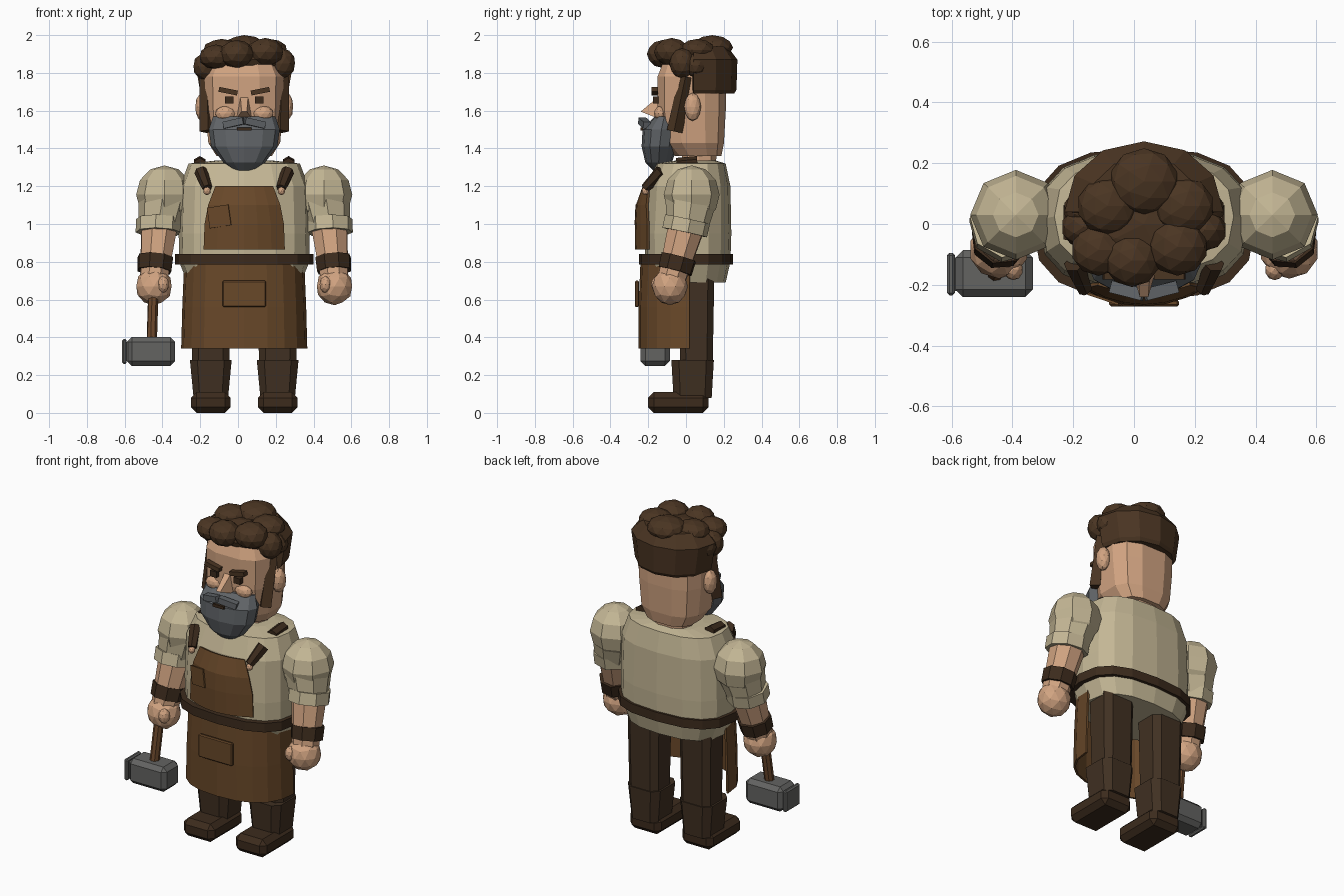
import bpy, bmesh, math
from mathutils import Vector, Euler

cube = bpy.data.objects.get("Cube")
if cube:
    bpy.data.objects.remove(cube, do_unlink=True)

CX = 0.033  # body centre line
SIDES = ((-1, "right"), (1, "left"))


def material(name, r, g, b):
    m = bpy.data.materials.new(name)
    m.use_nodes = True
    m.diffuse_color = (r, g, b, 1)
    m.node_tree.nodes["Principled BSDF"].inputs["Base Color"].default_value = (r, g, b, 1)
    return m


SHIRT = material("linen", 0.55, 0.47, 0.30)
SKIN = material("skin", 0.64, 0.37, 0.22)
LEATHER = material("apron leather", 0.14, 0.065, 0.022)
DARK = material("dark leather", 0.045, 0.024, 0.012)
PANTS = material("trousers brown", 0.052, 0.030, 0.016)
HAIR = material("hair brown", 0.068, 0.035, 0.016)
BEARD = material("beard grey", 0.12, 0.13, 0.14)
METAL = material("steel", 0.125, 0.125, 0.12)
WOOD = material("handle wood", 0.15, 0.065, 0.025)


def finish(name, bm, mat):
    bmesh.ops.recalc_face_normals(bm, faces=bm.faces[:])
    me = bpy.data.meshes.new(name)
    bm.to_mesh(me)
    bm.free()
    me.materials.append(mat)
    ob = bpy.data.objects.new(name, me)
    bpy.context.collection.objects.link(ob)
    return ob


def box(name, loc, size, mat, rot=(0, 0, 0), bevel=0.0):
    bm = bmesh.new()
    bmesh.ops.create_cube(bm, size=1)
    bmesh.ops.scale(bm, vec=size, verts=bm.verts)
    if bevel:
        bmesh.ops.bevel(bm, geom=bm.edges[:], offset=bevel, segments=1, affect='EDGES')
    ob = finish(name, bm, mat)
    ob.location, ob.rotation_euler = loc, rot
    return ob


def ball(name, loc, size, mat, rings=0):
    bm = bmesh.new()
    if rings:
        bmesh.ops.create_uvsphere(bm, u_segments=8, v_segments=rings, radius=1)
    else:
        bmesh.ops.create_icosphere(bm, subdivisions=2, radius=1)
    bmesh.ops.scale(bm, vec=size, verts=bm.verts)
    ob = finish(name, bm, mat)
    ob.location = loc
    return ob


def rod(name, a, b, r1, r2, mat, n=8):
    a, b = Vector(a), Vector(b)
    bm = bmesh.new()
    bmesh.ops.create_cone(bm, cap_ends=True, segments=n, radius1=r1, radius2=r2, depth=(b - a).length)
    ob = finish(name, bm, mat)
    ob.location = (a + b) / 2
    ob.rotation_euler = (b - a).to_track_quat('Z', 'Y').to_euler()
    return ob


def oval(t, rx, ry, p):
    c, s = math.cos(t), math.sin(t)
    return (rx * math.copysign(abs(c) ** (2 / p), c), ry * math.copysign(abs(s) ** (2 / p), s))


def loft(name, rings, mat, n=16, p=2.6, x0=CX, start=0.0, ymin=-9):
    """Closed solid through rings of (z, centre y, radius x, radius y)."""
    bm = bmesh.new()
    rows = []
    for z, cy, rx, ry in rings:
        pts = [oval(2 * math.pi * (i + start) / n, rx, ry, p) for i in range(n)]
        rows.append([bm.verts.new((x0 + x, max(cy + y, ymin), z)) for x, y in pts])
    for lo, hi in zip(rows, rows[1:]):
        for i in range(n):
            j = (i + 1) % n
            bm.faces.new((lo[i], lo[j], hi[j], hi[i]))
    bm.faces.new(rows[0][::-1])
    bm.faces.new(rows[-1])
    return finish(name, bm, mat)


def sheet(name, rows, mat, thick):
    """Open grid of points, thickened."""
    bm = bmesh.new()
    grid = [[bm.verts.new(co) for co in row] for row in rows]
    for lo, hi in zip(grid, grid[1:]):
        for i in range(len(lo) - 1):
            bm.faces.new((lo[i], lo[i + 1], hi[i + 1], hi[i]))
    ob = finish(name, bm, mat)
    mod = ob.modifiers.new("thickness", 'SOLIDIFY')
    mod.thickness, mod.offset = thick, 0
    return ob


# Torso, belt and neck
loft("shirt", [(0.69, 0.01, 0.30, 0.20), (0.80, 0.01, 0.345, 0.225), (0.95, 0.01, 0.347, 0.23),
               (1.20, 0.015, 0.34, 0.22), (1.32, 0.025, 0.295, 0.185), (1.335, 0.05, 0.16, 0.11)], SHIRT)
loft("belt", [(0.785, 0, 0.367, 0.25), (0.84, 0, 0.367, 0.25)], DARK)
loft("neck", [(1.30, 0.07, 0.12, 0.09), (1.42, 0.07, 0.12, 0.10)], SKIN, n=10)

# Apron skirt: front half of an oval
skirt = []
for z, rx, ry in ((0.34, 0.328, 0.265), (0.56, 0.322, 0.265), (0.80, 0.312, 0.255)):
    arc = [oval(math.pi * (1 + i / 10), rx, ry, 2.4) for i in range(11)]
    skirt.append([(CX + x, 0.02 + y, z) for x, y in arc])
sheet("apron_skirt", skirt, LEATHER, 0.012)
box("apron_pocket", (CX, -0.26, 0.63), (0.23, 0.022, 0.14), LEATHER, bevel=0.006)

# Apron bib: curved panel over the belly
bib = []
for z, w, front, edge in ((0.865, 0.212, -0.262, -0.20), (1.0, 0.207, -0.264, -0.20),
                          (1.10, 0.188, -0.258, -0.205), (1.20, 0.15, -0.222, -0.195)):
    steps = [i / 3 for i in range(-3, 4)]
    bib.append([(CX + w * t, front + (edge - front) * t * t, z) for t in steps])
sheet("apron_bib", bib, LEATHER, 0.014)
box("bib_patch", (-0.10, -0.247, 1.04), (0.12, 0.008, 0.11), LEATHER, rot=(0, -0.15, -0.33))

# Legs, boots, straps and arms
for s, side in SIDES:
    leg_x = CX + s * 0.177
    loft(side + "_trouser_leg", [(0.26, 0.055, 0.103, 0.09), (0.80, 0.055, 0.112, 0.10)],
         PANTS, n=8, p=4, x0=leg_x, start=0.5)
    loft(side + "_boot_shaft", [(0.08, 0.035, 0.095, 0.105), (0.28, 0.035, 0.115, 0.117)],
         PANTS, n=8, p=4, x0=leg_x, start=0.5)
    box(side + "_boot", (leg_x, -0.04, 0.055), (0.21, 0.32, 0.11), DARK, bevel=0.03)

    def at(dx, y, z):
        return (CX + s * dx, y, z)

    rod(side + "_strap", at(0.195, -0.215, 1.19), at(0.23, -0.13, 1.28), 0.026, 0.036, DARK, 6)
    rod(side + "_strap_over_shoulder", at(0.235, -0.05, 1.315), at(0.235, 0.06, 1.325), 0.035, 0.035, DARK, 6)
    ball(side + "_strap_button", at(0.197, -0.215, 1.175), (0.02, 0.02, 0.022), SKIN)

    ball(side + "_shoulder", at(0.422, 0.03, 1.155), (0.15, 0.148, 0.155), SHIRT, rings=6)
    rod(side + "_upper_sleeve", at(0.428, 0.025, 1.12), at(0.45, 0.005, 0.98), 0.135, 0.11, SHIRT)
    rod(side + "_sleeve_cuff", at(0.452, 0.008, 1.025), at(0.454, -0.007, 0.955), 0.122, 0.122, SHIRT)
    rod(side + "_forearm", at(0.45, 0.0, 0.98), at(0.478, -0.075, 0.71), 0.102, 0.078, SKIN)
    rod(side + "_bracer", at(0.47, -0.038, 0.825), at(0.476, -0.058, 0.75), 0.098, 0.094, DARK)
    ball(side + "_hand", at(0.478, -0.085, 0.67), (0.098, 0.095, 0.10), SKIN)
    ball(side + "_thumb", at(0.43, -0.15, 0.68), (0.032, 0.035, 0.045), SKIN)

# Hammer
rod("hammer_handle", (-0.447, -0.12, 0.68), (-0.457, -0.165, 0.36), 0.028, 0.028, WOOD)
box("hammer_head", (-0.46, -0.163, 0.325), (0.255, 0.155, 0.152), METAL, bevel=0.025)
box("hammer_face", (-0.602, -0.165, 0.325), (0.026, 0.14, 0.13), METAL, bevel=0.008)
box("hammer_neck", (-0.585, -0.165, 0.325), (0.03, 0.11, 0.10), METAL)

# Head
loft("head", [(1.36, 0.065, 0.15, 0.125), (1.43, 0.04, 0.195, 0.165), (1.60, 0.03, 0.21, 0.185),
              (1.78, 0.03, 0.215, 0.185), (1.87, 0.03, 0.17, 0.15)], SKIN, n=12, p=2.8, start=0.5)
loft("beard", [(1.28, -0.145, 0.05, 0.025), (1.325, -0.145, 0.11, 0.07), (1.41, -0.14, 0.175, 0.095),
               (1.50, -0.13, 0.188, 0.10), (1.57, -0.115, 0.165, 0.05)], BEARD, n=12, p=2.2)
box("mouth", (CX, -0.234, 1.503), (0.075, 0.014, 0.018), DARK)

# Nose wedge
bm = bmesh.new()
nose = [bm.verts.new((CX + x, y, z)) for x, y, z in
        ((-0.02, -0.15, 1.67), (0.02, -0.15, 1.67), (0.04, -0.15, 1.56), (-0.04, -0.15, 1.56),
         (0.014, -0.24, 1.595), (-0.014, -0.24, 1.595))]
for ids in ((0, 1, 4, 5), (1, 2, 4), (2, 3, 5, 4), (3, 0, 5), (0, 3, 2, 1)):
    bm.faces.new([nose[i] for i in ids])
finish("nose", bm, SKIN)

# Paired face details
for s, side in SIDES:
    box(side + "_moustache", (CX + s * 0.055, -0.22, 1.535), (0.11, 0.04, 0.036), BEARD,
        rot=(0, s * 0.22, s * 0.25))
    box(side + "_eye", (CX + s * 0.08, -0.16, 1.657), (0.045, 0.03, 0.036), DARK)
    box(side + "_brow", (CX + s * 0.085, -0.165, 1.703), (0.10, 0.035, 0.026), HAIR, rot=(0, -s * 0.2, 0))
    ball(side + "_cheek", (CX + s * 0.10, -0.135, 1.585), (0.055, 0.035, 0.04), SKIN)
    ball(side + "_ear", (CX + s * 0.222, 0.035, 1.62), (0.038, 0.045, 0.075), SKIN)
    rod(side + "_sideburn", (CX + s * 0.195, -0.06, 1.49), (CX + s * 0.2, 0.0, 1.78), 0.042, 0.037, HAIR, 4)

# Hair: back cap plus curls
loft("hair_cap", [(1.69, 0.04, 0.222, 0.215), (1.71, 0.04, 0.235, 0.227), (1.87, 0.04, 0.262, 0.232),
                  (1.94, 0.04, 0.19, 0.18)], HAIR, n=12, p=2.1, ymin=0.035)
ball("hair_crown", (CX, 0.0, 1.87), (0.22, 0.15, 0.075), HAIR)
curls = [(0, 0.14, 1.935, 0.115, 0.065), (-0.04, -0.12, 1.90, 0.092, 0.075), (0.11, -0.075, 1.91, 0.10, 0.075),
         (-0.15, -0.085, 1.885, 0.09, 0.065), (-0.20, -0.01, 1.835, 0.072, 0.075), (0.20, -0.02, 1.85, 0.072, 0.08),
         (-0.12, 0.06, 1.92, 0.10, 0.06), (0.13, 0.06, 1.92, 0.10, 0.06), (0.20, 0.05, 1.84, 0.065, 0.065),
         (-0.20, 0.05, 1.84, 0.065, 0.065)]
for i, (dx, y, z, r, h) in enumerate(curls):
    ball("hair_curl_%d" % (i + 1), (CX + dx, y, z), (r, r * 0.95, h), HAIR)
